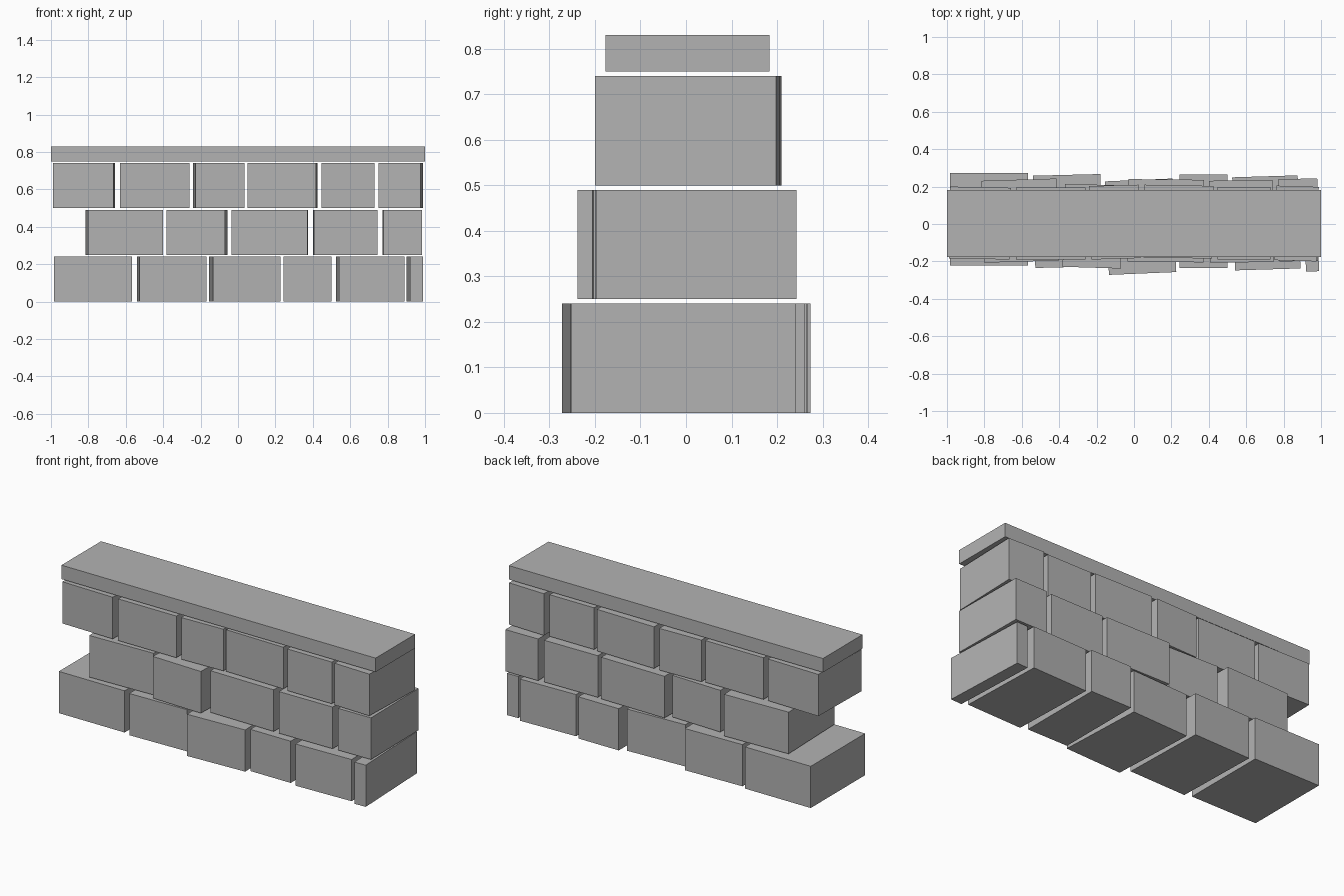
import bpy
from math import sin, cos
from mathutils import Matrix

stone = bpy.data.materials.new("grey stone")
stone.diffuse_color = (0.45, 0.45, 0.45, 1)


def block(name, x0, x1, y0, y1, z0, z1, turn=0.0):
    """Box fitted inside the given x/y extents after turning about z."""
    w, d = x1 - x0, y1 - y0
    c, s = cos(turn), abs(sin(turn))
    det = c * c - s * s
    size = ((w * c - d * s) / det, (d * c - w * s) / det, z1 - z0)
    bpy.ops.mesh.primitive_cube_add(size=1)
    ob = bpy.context.object
    ob.name = name
    ob.data.transform(Matrix.Diagonal((*size, 1)))
    ob.location = ((x0 + x1) / 2, (y0 + y1) / 2, (z0 + z1) / 2)
    ob.rotation_euler.z = turn
    ob.data.materials.append(stone)


# Courses: name, bottom, top, then stones as (x0, x1, front, back, turn)
courses = [
    ("bottom_stone", 0.0, 0.24, [
        (-0.985, -0.567, -0.222, 0.273, 0),
        (-0.54, -0.168, -0.235, 0.267, 0.025),
        (-0.155, 0.226, -0.272, 0.243, 0.042),
        (0.243, 0.50, -0.235, 0.265, 0),
        (0.525, 0.89, -0.248, 0.26, 0.03),
        (0.90, 0.99, -0.255, 0.242, 0.04)]),
    ("middle_stone", 0.25, 0.49, [
        (-0.815, -0.40, -0.207, 0.243, 0.03),
        (-0.382, -0.057, -0.238, 0.215, -0.03),
        (-0.035, 0.375, -0.205, 0.24, -0.01),
        (0.40, 0.745, -0.207, 0.235, 0.012),
        (0.773, 0.985, -0.20, 0.243, 0.012)]),
    ("upper_stone", 0.50, 0.74, [
        (-0.99, -0.657, -0.19, 0.20, -0.02),
        (-0.63, -0.26, -0.19, 0.195, 0),
        (-0.24, 0.035, -0.19, 0.21, 0.03),
        (0.05, 0.425, -0.185, 0.21, -0.018),
        (0.447, 0.73, -0.19, 0.197, 0),
        (0.75, 0.988, -0.20, 0.205, -0.03)]),
]
for name, z0, z1, stones in courses:
    for i, (x0, x1, y0, y1, turn) in enumerate(stones, 1):
        block(f"{name}_{i}", x0, x1, y0, y1, z0, z1, turn)

# Flat coping slab
block("coping_slab", -1, 1, -0.177, 0.183, 0.75, 0.83)
